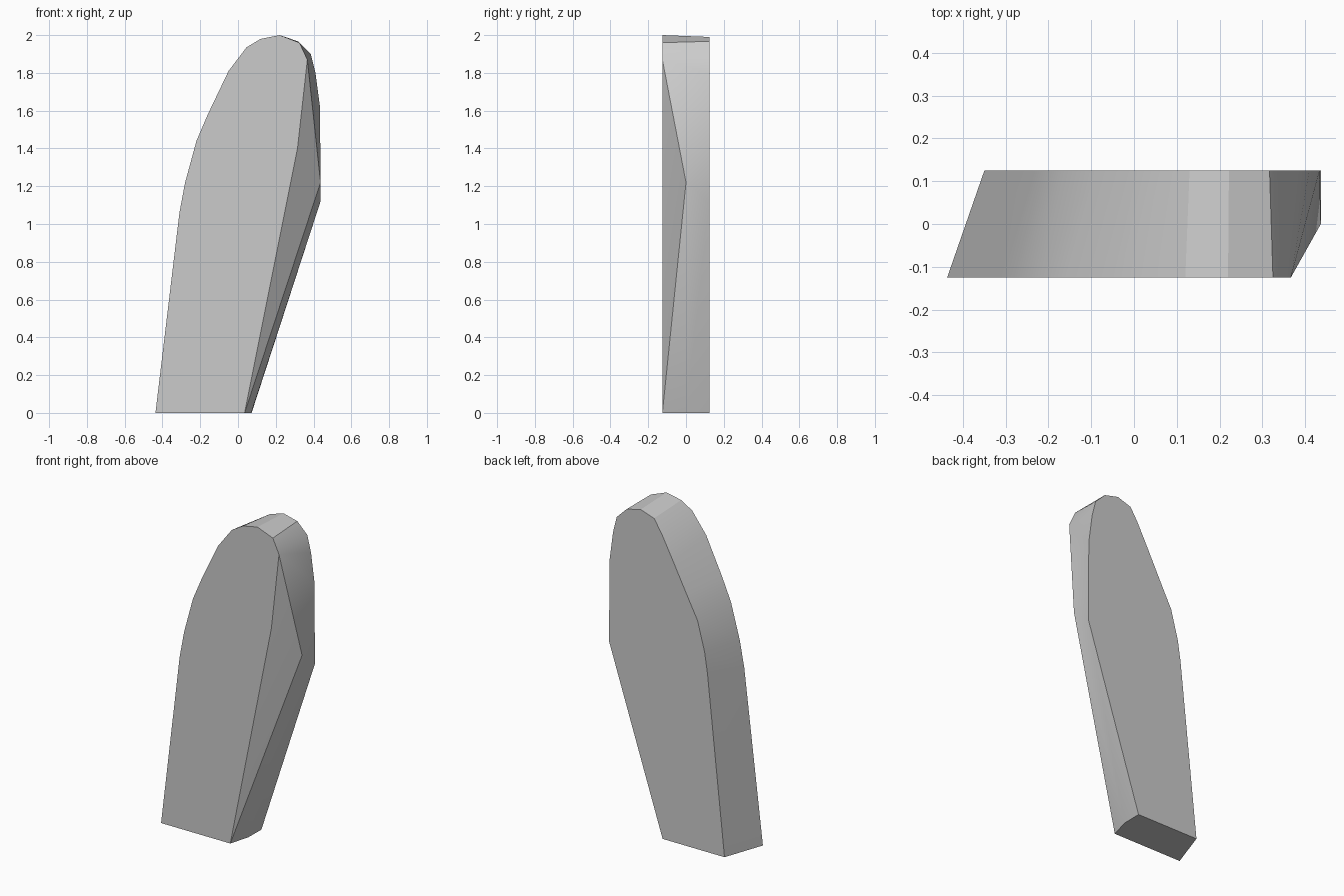
import bpy
import bmesh

cube = bpy.data.objects.get("Cube")
if cube:
    bpy.data.objects.remove(cube)

HALF = 0.125

# Rim stations: front x, z and the matching back x, z, from lower left over the top
rim = [
    ((-0.437, 0), (-0.35, 0)),
    ((-0.31, 1.06), (-0.234, 1.10)),
    ((-0.28, 1.22), (-0.214, 1.23)),
    ((-0.22, 1.44), (-0.166, 1.41)),
    ((-0.16, 1.58), (-0.09, 1.555)),
    ((-0.05, 1.81), (0.0, 1.73)),
    ((0.045, 1.935), (0.079, 1.88)),
    ((0.12, 1.98), (0.13, 1.96)),
    ((0.22, 2.0), (0.222, 1.99)),
    ((0.325, 1.96), (0.317, 1.967)),
    ((0.367, 1.87), (0.385, 1.90)),
]

bm = bmesh.new()


def vert(point, y):
    return bm.verts.new((point[0], y, point[1]))


front = [vert(f, -HALF) for f, b in rim]
back = [vert(b, HALF) for f, b in rim]

# Chamfered right side: front edge, middle ridge and back edge
front += [vert(p, -HALF) for p in ((0.315, 1.40), (0.035, 0))]
back += [vert(p, HALF) for p in ((0.41, 1.80), (0.434, 1.62), (0.437, 1.12), (0.072, 0))]
ridge = vert((0.437, 1.22), 0)
foot = vert((0.07, 0), 0)

shoulder, waist, toe = front[-3:]
crown, b_upper, b_side, b_hip, b_toe = back[-5:]

# Flat front, back and underside
bm.faces.new(front)
bm.faces.new(back)
bm.faces.new((front[0], toe, foot, b_toe, back[0]))

# Curved rim
for i in range(len(rim) - 1):
    bm.faces.new((front[i], front[i + 1], back[i + 1], back[i]))

# Right side facets
for face in (
    (shoulder, waist, ridge), (waist, toe, ridge),
    (shoulder, crown, b_upper), (shoulder, b_upper, b_side),
    (shoulder, b_side, ridge), (ridge, b_side, b_hip),
    (toe, foot, ridge), (foot, b_toe, b_hip, ridge),
):
    bm.faces.new(face)

bmesh.ops.recalc_face_normals(bm, faces=bm.faces[:])
mesh = bpy.data.meshes.new("slanted_blade")
bm.to_mesh(mesh)
bm.free()

# Single grey material
grey = bpy.data.materials.new("plain grey")
grey.use_nodes = True
color = (0.6, 0.6, 0.6, 1)
grey.diffuse_color = color
grey.node_tree.nodes["Principled BSDF"].inputs["Base Color"].default_value = color
mesh.materials.append(grey)

blade = bpy.data.objects.new("slanted_blade", mesh)
bpy.context.collection.objects.link(blade)
bpy.ops.object.select_all(action="DESELECT")
blade.select_set(True)
bpy.context.view_layer.objects.active = blade
bpy.ops.object.shade_smooth_by_angle(angle=0.52)
